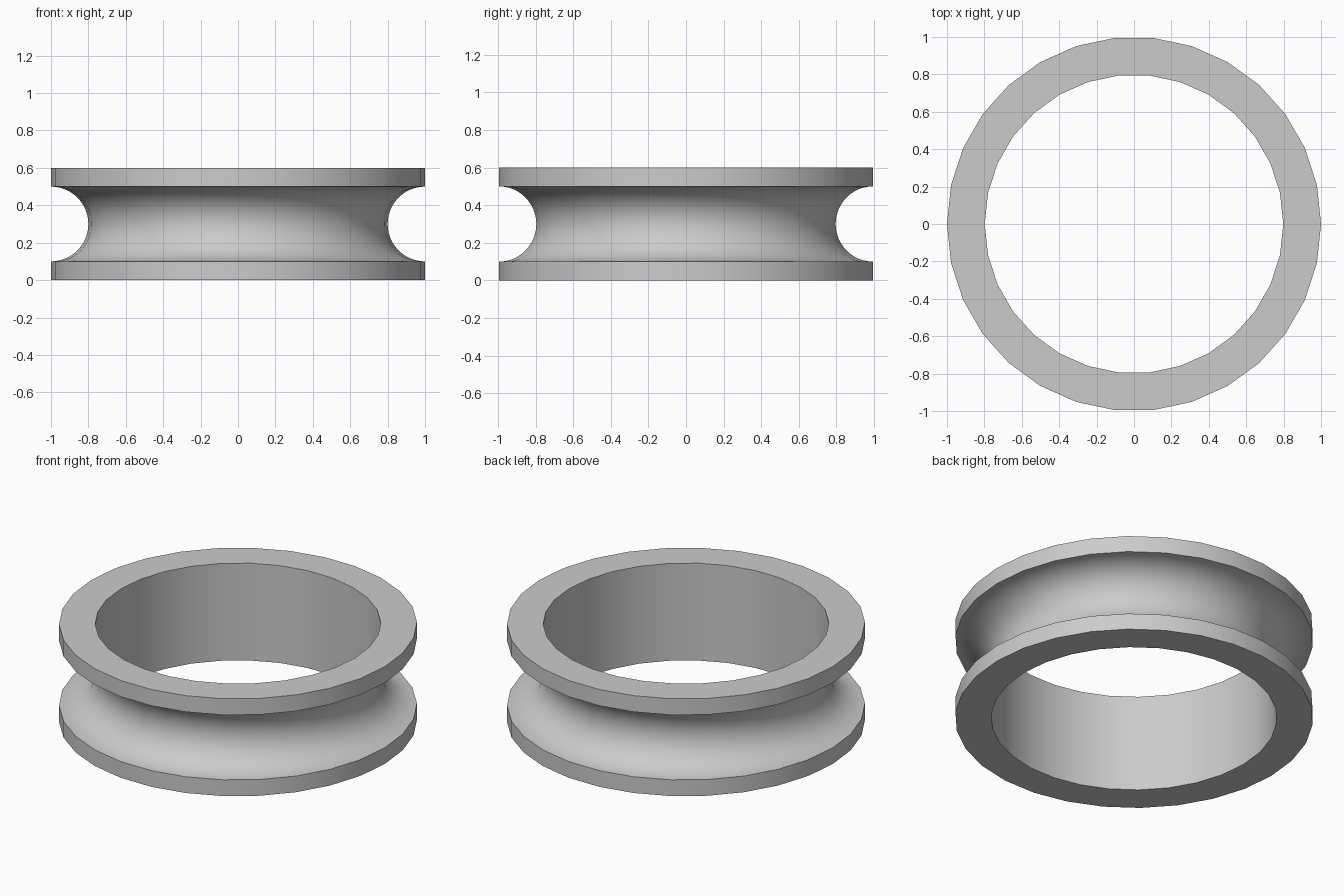
import bpy
import bmesh
import math
from mathutils import Matrix, Vector

cube = bpy.data.objects.get("Cube")
if cube:
    bpy.data.objects.remove(cube, do_unlink=True)

SIDES = 30
GROOVE_STEPS = 24
OUTER, INNER = 1.0, 0.798
HEIGHT, MIDDLE, GROOVE = 0.6, 0.3, 0.2

# Plain grey material
grey = bpy.data.materials.new("light grey")
grey.use_nodes = True
grey.diffuse_color = (0.6, 0.6, 0.6, 1)
grey.node_tree.nodes["Principled BSDF"].inputs["Base Color"].default_value = grey.diffuse_color

# Cross-section: straight bore, flat rims, half-round groove outside
profile = [(INNER, HEIGHT), (INNER, 0), (OUTER, 0)]
for i in range(GROOVE_STEPS + 1):
    a = math.pi * i / GROOVE_STEPS
    profile.append((OUTER - GROOVE * math.sin(a), MIDDLE - GROOVE * math.cos(a)))
profile.append((OUTER, HEIGHT))

# Revolve the cross-section into the grooved ring
bm = bmesh.new()
rings = []
for s in range(SIDES):
    turn = Matrix.Rotation(math.tau * s / SIDES, 3, 'Z')
    rings.append([bm.verts.new(turn @ Vector((r, 0, z))) for r, z in profile])
for s, ring in enumerate(rings):
    following = rings[(s + 1) % SIDES]
    for i in range(len(profile)):
        j = (i + 1) % len(profile)
        bm.faces.new((ring[i], following[i], following[j], ring[j]))
bmesh.ops.recalc_face_normals(bm, faces=bm.faces)

mesh = bpy.data.meshes.new("grooved_ring")
bm.to_mesh(mesh)
bm.free()
mesh.materials.append(grey)
ring_object = bpy.data.objects.new("grooved_ring", mesh)
bpy.context.collection.objects.link(ring_object)

# Smooth round surfaces with crisp rim edges
bpy.ops.object.select_all(action='DESELECT')
ring_object.select_set(True)
bpy.context.view_layer.objects.active = ring_object
bpy.ops.object.shade_smooth_by_angle(angle=math.radians(30))
